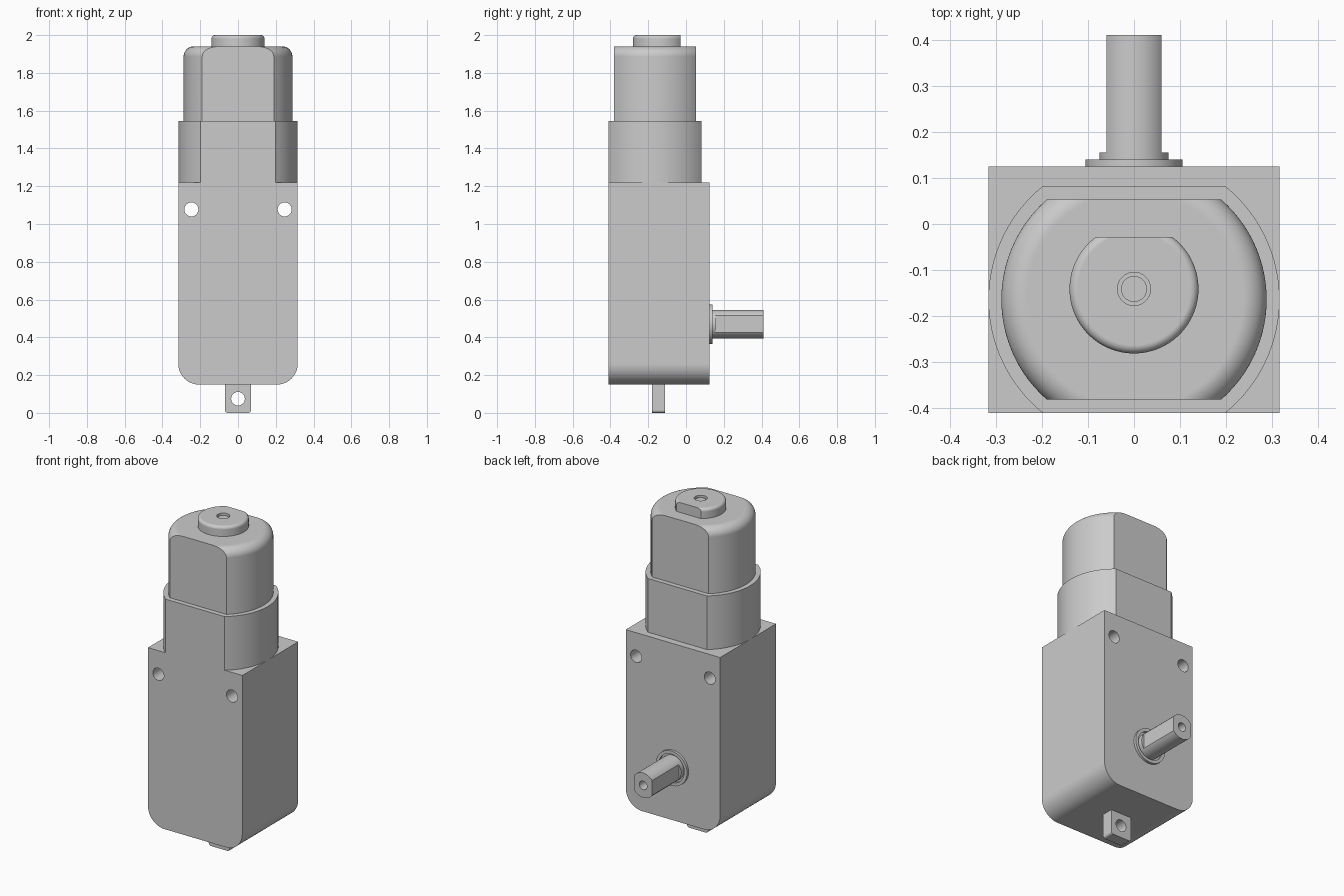
import bpy, bmesh, math
from mathutils import Matrix, Vector

old = bpy.data.objects.get("Cube")
if old:
    bpy.data.objects.remove(old, do_unlink=True)

grey = bpy.data.materials.new("plain grey")
grey.use_nodes = True
grey.diffuse_color = (0.6, 0.6, 0.6, 1)
grey.node_tree.nodes["Principled BSDF"].inputs["Base Color"].default_value = (0.6, 0.6, 0.6, 1)


def add_object(name, bm, matrix=Matrix()):
    bmesh.ops.recalc_face_normals(bm, faces=bm.faces)
    bm.transform(matrix)
    mesh = bpy.data.meshes.new(name)
    bm.to_mesh(mesh)
    bm.free()
    mesh.materials.append(grey)
    obj = bpy.data.objects.new(name, mesh)
    bpy.context.collection.objects.link(obj)
    return obj


def finish(obj):
    bpy.ops.object.select_all(action='DESELECT')
    obj.select_set(True)
    bpy.context.view_layer.objects.active = obj
    bpy.ops.object.shade_smooth_by_angle(angle=math.radians(30))
    obj.modifiers.new("even shading", 'WEIGHTED_NORMAL').keep_sharp = True


def fillet(cx, cy, r, start, end, steps=12):
    """Points on an arc, angles in degrees."""
    angles = [math.radians(start + (end - start) * i / steps) for i in range(steps + 1)]
    return [(cx + r * math.cos(a), cy + r * math.sin(a)) for a in angles]


def turned(name, profile, matrix, flats=()):
    """Revolve (radius, height) points about local z, then slice flats."""
    bm = bmesh.new()
    verts = [bm.verts.new((r, 0, h)) for r, h in profile]
    edges = [bm.edges.new(pair) for pair in zip(verts, verts[1:])]
    bmesh.ops.spin(bm, geom=verts + edges, cent=(0, 0, 0), axis=(0, 0, 1),
                   angle=math.tau, steps=96)
    bmesh.ops.remove_doubles(bm, verts=bm.verts, dist=0.0001)
    for normal, distance in flats:
        n = Vector(normal)
        cut = bmesh.ops.bisect_plane(bm, geom=bm.verts[:] + bm.edges[:] + bm.faces[:],
                                     plane_co=n * distance, plane_no=n, clear_outer=True)
        rim = [e for e in cut["geom_cut"] if isinstance(e, bmesh.types.BMEdge)]
        bmesh.ops.holes_fill(bm, edges=rim, sides=0)
    bmesh.ops.dissolve_limit(bm, angle_limit=0.005, verts=bm.verts, edges=bm.edges)
    finish(add_object(name, bm, matrix))


def block(name, half, bottom, top, front, back, radius, holes, hole_radius):
    """Plate with rounded lower corners, drilled from front to back."""
    outline = [(half, top), (-half, top)]
    outline += fillet(-half + radius, bottom + radius, radius, 180, 270)
    outline += fillet(half - radius, bottom + radius, radius, 270, 360)
    bm = bmesh.new()
    face = bm.faces.new([bm.verts.new((x, front, z)) for x, z in outline])
    side = bmesh.ops.extrude_face_region(bm, geom=[face])["geom"]
    bmesh.ops.translate(bm, vec=(0, back - front, 0),
                        verts=[v for v in side if isinstance(v, bmesh.types.BMVert)])
    obj = add_object(name, bm)
    for x, z in holes:
        drill = bmesh.new()
        bmesh.ops.create_cone(drill, cap_ends=True, segments=48, radius1=hole_radius,
                              radius2=hole_radius, depth=2)
        cutter = add_object("drill", drill,
                            Matrix.Translation((x, 0, z)) @ Matrix.Rotation(math.pi / 2, 4, 'X'))
        cutter.hide_render = True
        mod = obj.modifiers.new("hole", 'BOOLEAN')
        mod.operation, mod.solver, mod.object = 'DIFFERENCE', 'EXACT', cutter
        bpy.context.view_layer.objects.active = obj
        bpy.ops.object.modifier_apply(modifier=mod.name)
        bpy.data.objects.remove(cutter, do_unlink=True)
    finish(obj)


# Gearbox housing and mounting tab
block("gearbox_housing", 0.316, 0.15, 1.22, -0.41, 0.125, 0.11,
      [(-0.247, 1.077), (0.247, 1.077)], 0.037)
block("mounting_tab", 0.07, 0, 0.17, -0.18, -0.11, 0.015, [(0, 0.075)], 0.036)

# Collar and motor can, both flattened front and back
FRONT, BACK = (0, -1, 0), (0, 1, 0)
motor_axis = Matrix.Translation((0, -0.164, 0))
turned("motor_collar", [(0, 1.22), (0.316, 1.22), (0.316, 1.545), (0, 1.545)],
       motor_axis, [(FRONT, 0.246), (BACK, 0.246)])
turned("motor_can",
       [(0, 1.54), (0.288, 1.54)] + fillet(0.235, 1.887, 0.053, 0, 90) + [(0, 1.94)],
       motor_axis, [(FRONT, 0.217), (BACK, 0.217)])

# End boss with a recessed pin
turned("end_boss",
       [(0, 1.935), (0.14, 1.935)] + fillet(0.122, 1.982, 0.018, 0, 90, 8)
       + [(0.036, 2), (0.036, 1.97), (0.028, 1.97), (0.028, 1.99), (0, 1.99)],
       Matrix.Translation((0, -0.141, 0)), [(BACK, 0.113)])

# Output shaft with its bushing, pointing backwards
shaft_axis = Matrix.Translation((0, 0, 0.47)) @ Matrix.Rotation(-math.pi / 2, 4, 'X')
turned("shaft_bushing", [(0, 0.12), (0.105, 0.12), (0.105, 0.14), (0.086, 0.14),
                         (0.086, 0.127), (0, 0.127)], shaft_axis)
turned("shaft_neck", [(0, 0.12), (0.075, 0.12), (0.075, 0.155), (0, 0.155)], shaft_axis)
turned("output_shaft", [(0, 0.15), (0.075, 0.15), (0.075, 0.41), (0.026, 0.41),
                        (0.026, 0.3), (0, 0.3)],
       shaft_axis, [((1, 0, 0), 0.06), ((-1, 0, 0), 0.06)])
